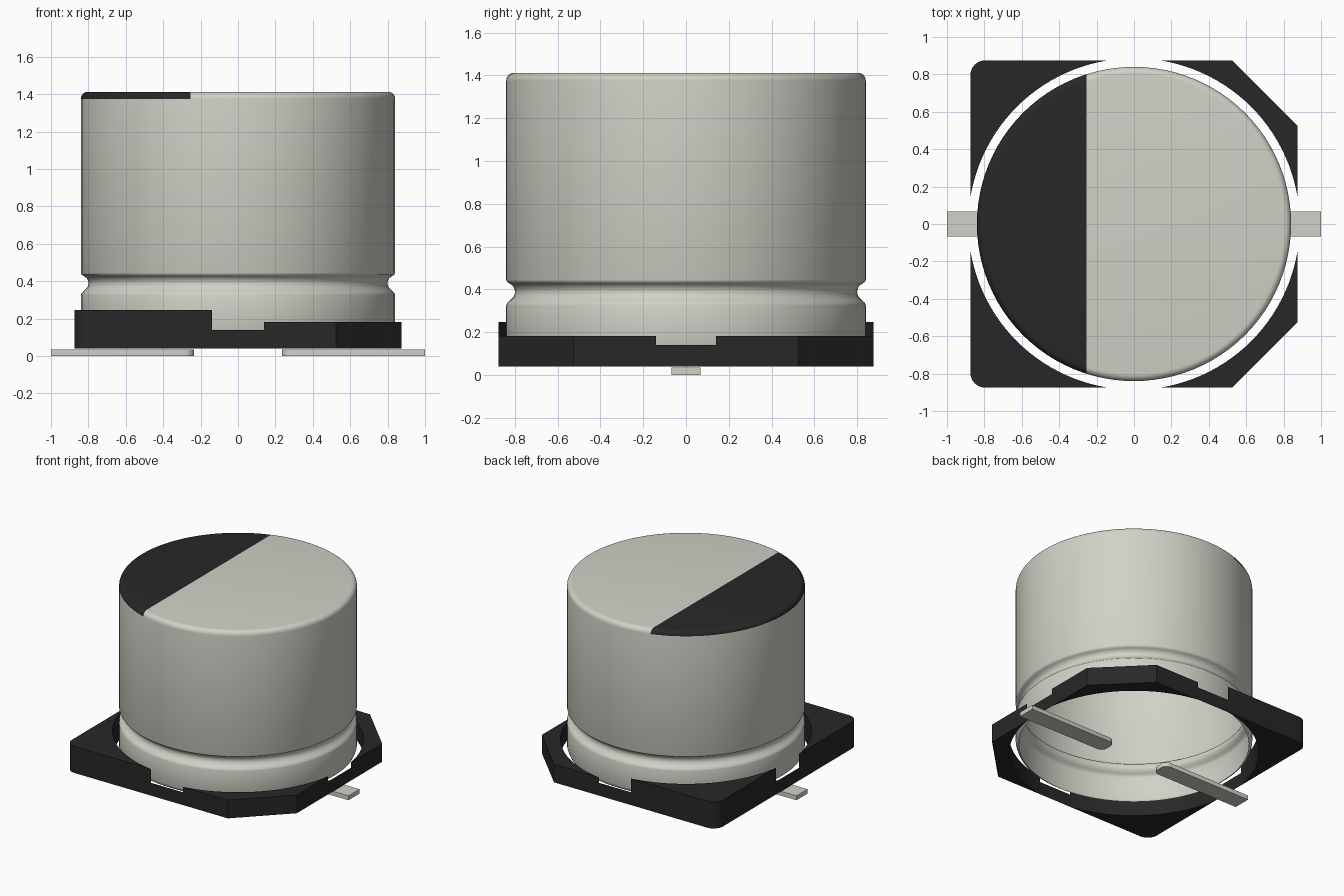
import bpy
import bmesh
from math import cos, sin, pi, radians, asin, degrees

if "Cube" in bpy.data.objects:
    bpy.data.objects.remove(bpy.data.objects["Cube"], do_unlink=True)


def make_material(name, rgb):
    mat = bpy.data.materials.new(name)
    mat.use_nodes = True
    mat.diffuse_color = (*rgb, 1)
    bsdf = mat.node_tree.nodes["Principled BSDF"]
    bsdf.inputs["Base Color"].default_value = (*rgb, 1)
    bsdf.inputs["Roughness"].default_value = 0.6
    return mat


SILVER = make_material("silver metal", (0.645, 0.638, 0.572))
BLACK = make_material("black plastic", (0.021, 0.0205, 0.0205))


def arc(cx, cy, r, start, end, steps):
    """Points on an arc, angles in degrees."""
    angles = [radians(start + (end - start) * i / steps) for i in range(steps + 1)]
    return [(cx + r * cos(a), cy + r * sin(a)) for a in angles]


def finish(bm, name, mats, angle=30):
    mesh = bpy.data.meshes.new(name)
    bm.to_mesh(mesh)
    bm.free()
    obj = bpy.data.objects.new(name, mesh)
    bpy.context.collection.objects.link(obj)
    for mat in mats:
        mesh.materials.append(mat)
    bpy.ops.object.select_all(action="DESELECT")
    obj.select_set(True)
    bpy.context.view_layer.objects.active = obj
    bpy.ops.object.shade_smooth_by_angle(angle=radians(angle))
    return obj


def prism(name, outline, z0, z1, mat):
    """Extrude a plan outline from z0 to z1."""
    bm = bmesh.new()
    face = bm.faces.new([bm.verts.new((x, y, z0)) for x, y in outline])
    new = bmesh.ops.extrude_face_region(bm, geom=[face])["geom"]
    top = [v for v in new if isinstance(v, bmesh.types.BMVert)]
    bmesh.ops.translate(bm, verts=top, vec=(0, 0, z1 - z0))
    bmesh.ops.recalc_face_normals(bm, faces=bm.faces)
    return finish(bm, name, [mat])


# Can: open-bottomed lathed shell with a crimped groove and rounded top edge
R, TOP, FILLET, SIDES = 0.84, 1.412, 0.037, 96
profile = [(0.815, 0.112), (0.832, 0.122), (R, 0.145), (R, 0.325),
           (0.836, 0.337), (0.822, 0.349), (0.806, 0.365), (0.799, 0.385),
           (0.801, 0.402), (0.81, 0.418), (0.825, 0.428), (0.836, 0.434),
           (R, 0.445)]
profile += arc(R - FILLET, TOP - FILLET, FILLET, 0, 90, 6)

bm = bmesh.new()
rings = [[bm.verts.new((r * cos(2 * pi * i / SIDES), r * sin(2 * pi * i / SIDES), z))
          for i in range(SIDES)] for r, z in profile]
for low, high in zip(rings, rings[1:]):
    for i in range(SIDES):
        j = (i + 1) % SIDES
        bm.faces.new((low[i], low[j], high[j], high[i]))
bm.faces.new(rings[-1])

# Black polarity segment on the cap and its rounded edge
MARK_X = -0.255
cap = [f for f in bm.faces if f.calc_center_median().z > TOP - FILLET]
geom = cap + list({e for f in cap for e in f.edges}) + list({v for f in cap for v in f.verts})
bmesh.ops.bisect_plane(bm, geom=geom, plane_co=(MARK_X, 0, 0), plane_no=(1, 0, 0))
for f in bm.faces:
    c = f.calc_center_median()
    f.material_index = int(c.z > TOP - FILLET and c.x < MARK_X)
finish(bm, "can", [SILVER, BLACK], 50)

# Base frame corners: rounded and tall on the right side, chamfered and low on the left
HALF, HOLE, BASE_Z, NOTCH_Z = 0.875, 0.886, 0.04, 0.14
NOTCH = (HOLE ** 2 - HALF ** 2) ** 0.5
a0 = degrees(asin(NOTCH / HOLE))
inner = arc(0, 0, HOLE, 90 - a0, a0, 24)
chamfered = inner + [(HALF, 0.525), (0.525, HALF)]
ROUND = 0.08
rounded = inner + arc(HALF - ROUND, HALF - ROUND, ROUND, 0, 90, 8)
for side, sy in (("front", -1), ("back", 1)):
    prism(f"base_corner_left_{side}", [(x, sy * y) for x, y in chamfered],
          BASE_Z, 0.182, BLACK)
    prism(f"base_corner_right_{side}", [(-x, sy * y) for x, y in rounded],
          BASE_Z, 0.247, BLACK)

# Thin walls joining the corners below the notches
for i, side in enumerate(("left", "back", "right", "front")):
    c, s = round(cos(i * pi / 2)), round(sin(i * pi / 2))
    bm = bmesh.new()
    corners = [(-NOTCH, BASE_Z), (NOTCH, BASE_Z), (NOTCH, NOTCH_Z), (-NOTCH, NOTCH_Z)]
    bm.faces.new([bm.verts.new((HALF * c - t * s, HALF * s + t * c, z)) for t, z in corners])
    finish(bm, f"base_wall_{side}", [BLACK])

# Flat solder leads with rounded inner ends
W, LR, IN = 0.068, 0.05, 0.235
lead = [(1, -W), (1, W)]
lead += arc(IN + LR, W - LR, LR, 90, 180, 6)
lead += arc(IN + LR, LR - W, LR, 180, 270, 6)
for side, sx in (("left", 1), ("right", -1)):
    prism(f"lead_{side}", [(sx * x, y) for x, y in lead], 0, 0.034, SILVER)
